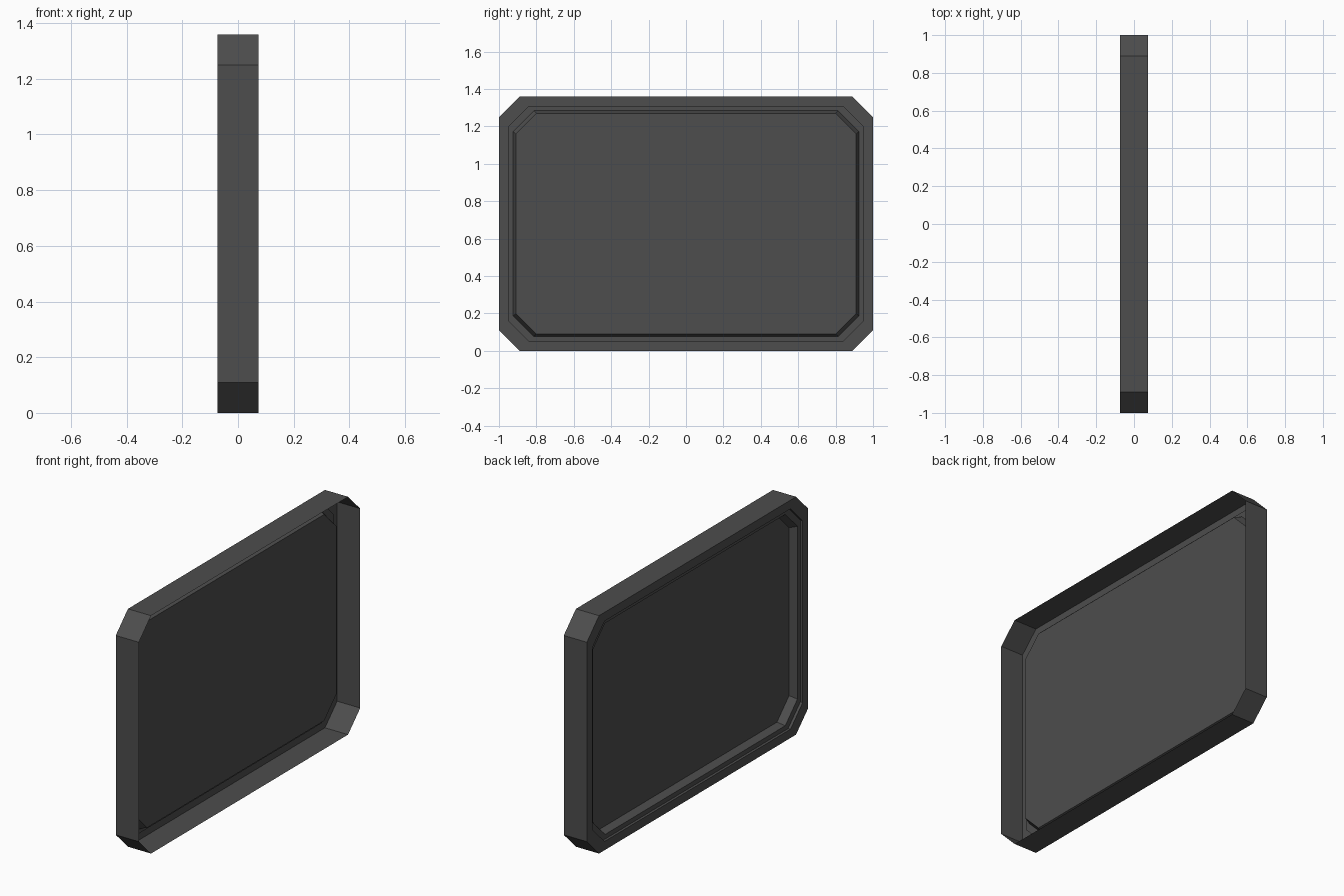
import bpy, bmesh

cube = bpy.data.objects.get("Cube")
if cube:
    bpy.data.objects.remove(cube, do_unlink=True)

LENGTH, HEIGHT, DEPTH, CHAMFER = 2.0, 1.36, 0.146, 0.11
BACK = -DEPTH / 2

grey = bpy.data.materials.new("dark_grey")
grey.use_nodes = True
colour = (0.075, 0.075, 0.075, 1)
grey.diffuse_color = colour
grey.node_tree.nodes["Principled BSDF"].inputs["Base Color"].default_value = colour


def outline(bm, inset, x):
    """Ring of eight vertices: a rectangle with cut corners, at depth x."""
    h, v = LENGTH / 2 - inset, HEIGHT / 2 - inset
    ring = []
    for sy, sz in ((1, 1), (-1, 1), (-1, -1), (1, -1)):
        pair = [(sy * h, sz * (v - CHAMFER)), (sy * (h - CHAMFER), sz * v)]
        if sy * sz < 0:
            pair.reverse()
        ring += [bm.verts.new((x, y, z + HEIGHT / 2)) for y, z in pair]
    return ring


def finish(bm, name):
    mesh = bpy.data.meshes.new(name)
    bm.to_mesh(mesh)
    bm.free()
    mesh.materials.append(grey)
    obj = bpy.data.objects.new(name, mesh)
    bpy.context.collection.objects.link(obj)


# Thin tray wall, rim, shallow ledge and steep bevel: (inset, depth)
profile = [
    (0, -BACK),
    (0, BACK),
    (0.05, BACK),
    (0.05, BACK + 0.015),
    (0.076, BACK + 0.015),
    (0.09, BACK + 0.058),
]
bm = bmesh.new()
rings = [outline(bm, inset, x) for inset, x in profile]
for a, b in zip(rings, rings[1:]):
    for i in range(len(a)):
        j = (i + 1) % len(a)
        bm.faces.new((a[i], a[j], b[j], b[i]))
finish(bm, "stepped_frame")

# Flat panel closing the frame, facing the recessed side
bm = bmesh.new()
bm.faces.new(list(reversed(outline(bm, *profile[-1]))))
finish(bm, "panel")
